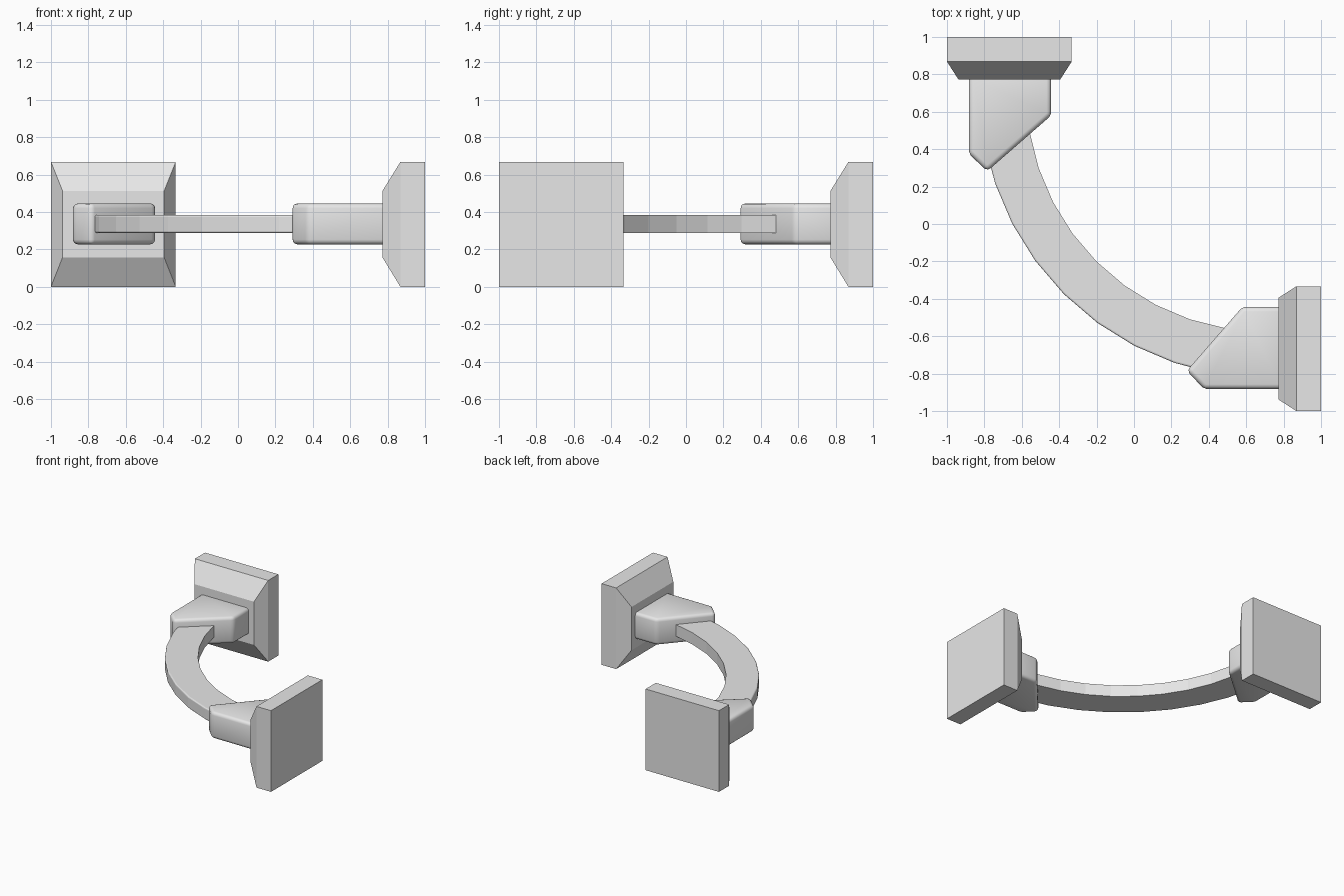
import bpy, bmesh, math

if "Cube" in bpy.data.objects:
    bpy.data.objects.remove(bpy.data.objects["Cube"])

grey = bpy.data.materials.new("light grey")
grey.diffuse_color = (0.8, 0.8, 0.8, 1)
grey.use_nodes = True
grey.node_tree.nodes["Principled BSDF"].inputs["Base Color"].default_value = grey.diffuse_color


def make(name, rings, swap=False, bevel=0.0, outer_only=False):
    """Loft closed rings of points into a capped solid; swap mirrors it across y = x."""
    bm = bmesh.new()
    loops = [[bm.verts.new((y, x, z) if swap else (x, y, z)) for x, y, z in r] for r in rings]
    n = len(loops[0])
    for a, b in zip(loops, loops[1:]):
        for i in range(n):
            j = (i + 1) % n
            bm.faces.new((a[i], a[j], b[j], b[i]))
    bm.faces.new(loops[0])
    bm.faces.new(loops[-1])
    bmesh.ops.recalc_face_normals(bm, faces=bm.faces)
    if bevel:
        if outer_only:
            outer = {l[k] for l in loops for k in (0, 1)}
            edges = [e for e in bm.edges if set(e.verts) <= outer
                     and abs(e.verts[0].co.z - e.verts[1].co.z) < 1e-5]
        else:
            edges = bm.edges[:]
        bmesh.ops.bevel(bm, geom=edges, offset=bevel, segments=3, profile=0.5,
                        affect='EDGES', clamp_overlap=True)
    me = bpy.data.meshes.new(name)
    bm.to_mesh(me)
    bm.free()
    me.materials.append(grey)
    ob = bpy.data.objects.new(name, me)
    bpy.context.collection.objects.link(ob)
    if bevel:
        bpy.ops.object.select_all(action='DESELECT')
        ob.select_set(True)
        bpy.context.view_layer.objects.active = ob
        # the arc stays faceted along its length
        bpy.ops.object.shade_smooth_by_angle(angle=math.radians(5 if outer_only else 32))
    return ob


def rect(x, y0, y1, z0, z1):
    return [(x, y0, z0), (x, y1, z0), (x, y1, z1), (x, y0, z1)]


# mounting plates and angled sockets, mirrored across the diagonal
socket = [(0.80, -0.443), (0.58, -0.443), (0.282, -0.785), (0.375, -0.882), (0.80, -0.882)]
for side, swap in (("right", False), ("back", True)):
    make(side + "_mount_plate", [rect(1.0, -1.0, -0.333, 0, 0.667),
                                 rect(0.868, -1.0, -0.333, 0, 0.667),
                                 rect(0.772, -0.938, -0.395, 0.157, 0.512)], swap)
    make(side + "_socket", [[(x, y, z) for x, y in socket] for z in (0.227, 0.445)],
         swap, bevel=0.025)

# curved grab bar
C, R_OUT, R_IN = 0.706, 1.529, 1.282
rings = []
for k in range(-5, 6):
    a = math.radians(45 + 8.8 * k)
    rings.append([(C - r * math.cos(a), C - r * math.sin(a), z)
                  for r, z in ((R_OUT, 0.288), (R_OUT, 0.384), (R_IN, 0.384), (R_IN, 0.288))])
make("curved_bar", rings, bevel=0.01, outer_only=True)
